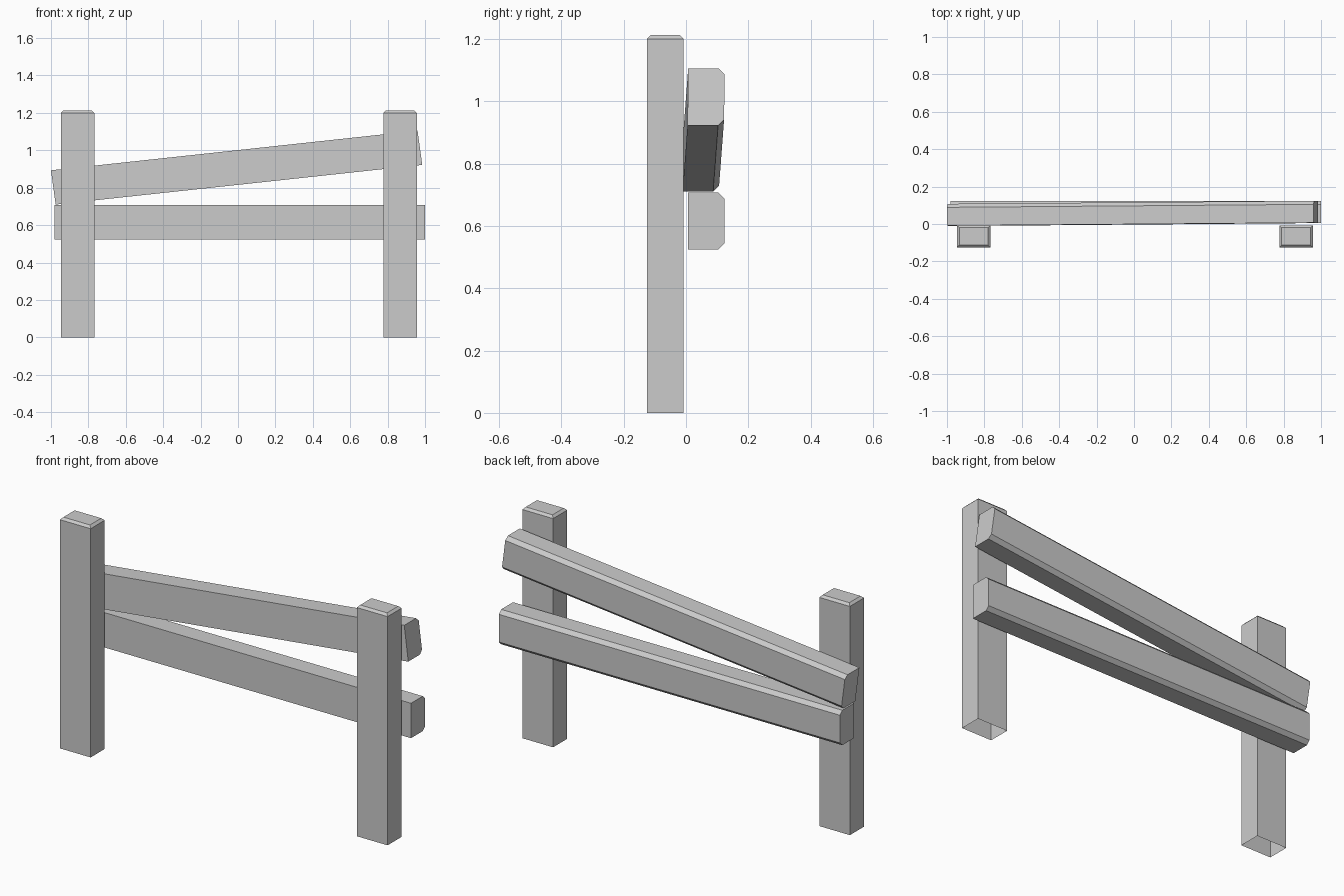
import bpy, bmesh

if "Cube" in bpy.data.objects:
    bpy.data.objects.remove(bpy.data.objects["Cube"])


def finish(name, bm):
    bmesh.ops.recalc_face_normals(bm, faces=bm.faces[:])
    mesh = bpy.data.meshes.new(name)
    bm.to_mesh(mesh)
    bm.free()
    bpy.context.collection.objects.link(bpy.data.objects.new(name, mesh))


def loft(name, rings, cap_start=True):
    """Join rings of points into a flat-sided solid."""
    bm = bmesh.new()
    loops = [[bm.verts.new(p) for p in ring] for ring in rings]
    n = len(loops[0])
    for a, b in zip(loops, loops[1:]):
        for i in range(n):
            j = (i + 1) % n
            bm.faces.new((a[i], a[j], b[j], b[i]))
    if cap_start:
        bm.faces.new(loops[0])
    bm.faces.new(loops[-1])
    finish(name, bm)


def post(name, x0, x1):
    y0, y1, c = -0.125, -0.008, 0.012

    def ring(z, i):
        return [(x0 + i, y0 + i, z), (x1 - i, y0 + i, z),
                (x1 - i, y1 - i, z), (x0 + i, y1 - i, z)]
    # bevelled top, open underside
    loft(name, [ring(0, 0), ring(1.2, 0), ring(1.212, c)], cap_start=False)


def rail(name, left, right, lean=0.0, roll=0.0):
    """left/right: front bottom corner of each end; lean slants the ends."""
    w, h, c = 0.117, 0.183, 0.019
    profile = [(0, 0), (w - c, 0), (w, c), (w, h - c), (w - c, h), (0, h)]
    loft(name, [[(x + lean * v / h, y + u + roll * v / h, z + v) for u, v in profile]
                for x, y, z in (left, right)])


# Posts
post("left_post", -0.946, -0.768)
post("right_post", 0.777, 0.956)

# Level rail and slipped rail behind the posts
rail("lower_rail", (-0.98, 0.006, 0.524), (1.0, 0.006, 0.524))
rail("upper_rail", (-0.975, -0.011, 0.710), (0.985, 0.005, 0.922), lean=-0.025, roll=0.002)
